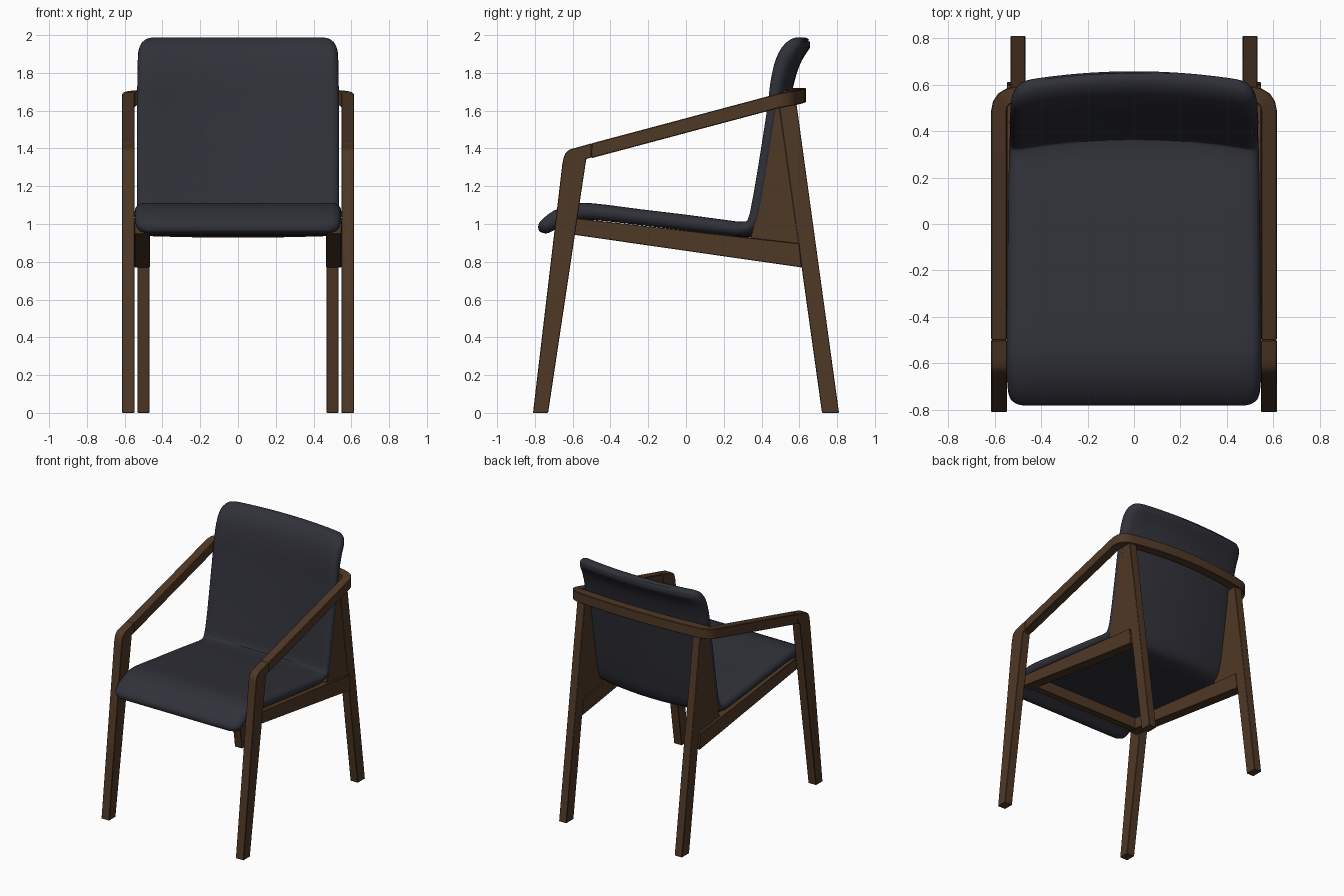
import bpy, bmesh, math
from mathutils import Vector

if "Cube" in bpy.data.objects:
    bpy.data.objects.remove(bpy.data.objects["Cube"])


def material(name, rgb):
    m = bpy.data.materials.new(name)
    m.diffuse_color = (*rgb, 1)
    m.use_nodes = True
    m.node_tree.nodes["Principled BSDF"].inputs["Base Color"].default_value = m.diffuse_color
    return m


wood = material("dark walnut", (0.078, 0.040, 0.019))
fabric = material("charcoal fabric", (0.030, 0.031, 0.041))


def make(name, rings, mat, bevel=0.0, mirror=False):
    """Skin a list of equal closed rings and cap both ends."""
    bm = bmesh.new()
    vs = [[bm.verts.new(p) for p in r] for r in rings]
    n = len(rings[0])
    for a, b in zip(vs, vs[1:]):
        for i in range(n):
            j = (i + 1) % n
            bm.faces.new((a[i], a[j], b[j], b[i]))
    bm.faces.new(vs[0][::-1])
    bm.faces.new(vs[-1])
    bmesh.ops.recalc_face_normals(bm, faces=bm.faces)
    me = bpy.data.meshes.new(name)
    bm.to_mesh(me)
    bm.free()
    me.materials.append(mat)
    ob = bpy.data.objects.new(name, me)
    bpy.context.collection.objects.link(ob)
    if mirror:
        ob.modifiers.new("mirror", 'MIRROR')
    if bevel:
        bv = ob.modifiers.new("bevel", 'BEVEL')
        bv.width, bv.segments, bv.limit_method = bevel, 1, 'ANGLE'
        bv.angle_limit = math.radians(50)
    bpy.ops.object.select_all(action='DESELECT')
    ob.select_set(True)
    bpy.context.view_layer.objects.active = ob
    bpy.ops.object.shade_smooth_by_angle(angle=math.radians(35))
    return ob


def plate(name, x0, x1, yz, mirror=True):
    """Side profile extruded along x."""
    return make(name, [[(x, y, z) for y, z in yz] for x in (x0, x1)], wood, 0.003, mirror)


# Frame pieces drawn as side profiles
plate("front_leg", 0.547, 0.615,
      [(-0.81, 0), (-0.73, 0), (-0.528, 1.345), (-0.50, 1.352), (-0.50, 1.427), (-0.585, 1.403),
       (-0.615, 1.395), (-0.638, 1.376), (-0.648, 1.35), (-0.655, 1.315)])
plate("back_leg", 0.468, 0.532, [(0.72, 0), (0.81, 0), (0.583, 1.65), (0.492, 1.63)])
plate("side_rail", 0.465, 0.547, [(-0.62, 0.947), (0.612, 0.77), (0.60, 0.897), (-0.62, 1.035)])
plate("back_side_panel", 0.472, 0.53,
      [(0.492, 1.63), (0.60, 0.89), (0.34, 0.925), (0.355, 0.98), (0.38, 1.1), (0.46, 1.6)])
plate("front_cross_bar", -0.47, 0.47, [(-0.60, 0.945), (-0.54, 0.937), (-0.54, 1.03), (-0.60, 1.03)], False)

# Armrests and rear rail: one bar swept around the back
half = [(0.581, -0.50), (0.581, 0.2), (0.581, 0.49), (0.576, 0.515), (0.561, 0.538), (0.537, 0.552)]
half += [(x, 0.60 - 0.04 * (x / 0.5) ** 2) for x in (0.5, 0.4, 0.3, 0.2, 0.1)]
path = half + [(0, 0.60)] + [(-x, y) for x, y in reversed(half)]
rings = []
for i, p in enumerate(path):
    a, b = path[max(i - 1, 0)], path[min(i + 1, len(path) - 1)]
    t = (Vector(b) - Vector(a)).normalized()
    n = Vector((t.y, -t.x)) * 0.034
    top = 1.40 + 0.267 * (p[1] + 0.6)
    rings.append([(p[0] + s * n.x, p[1] + s * n.y, top - d)
                  for s, d in ((1, 0), (-1, 0), (-1, 0.078), (1, 0.078))])
make("arm_and_back_rail", rings, wood, 0.004)

# Upholstered seat and back: (y, z, half thickness, half width) from nose to top
stations = [
    (-0.775, 0.962, 0.006, 0.480), (-0.764, 0.972, 0.028, 0.515), (-0.740, 0.990, 0.040, 0.538),
    (-0.680, 1.030, 0.045, 0.546), (-0.600, 1.060, 0.045, 0.547), (-0.500, 1.066, 0.044, 0.547),
    (-0.250, 1.037, 0.042, 0.545), (0.000, 1.007, 0.042, 0.543), (0.200, 0.983, 0.040, 0.540),
    (0.280, 0.977, 0.038, 0.538), (0.332, 0.990, 0.036, 0.537), (0.356, 1.030, 0.036, 0.536),
    (0.373, 1.100, 0.037, 0.535), (0.400, 1.250, 0.037, 0.535), (0.455, 1.600, 0.037, 0.535),
    (0.478, 1.750, 0.042, 0.533), (0.508, 1.860, 0.046, 0.531), (0.545, 1.925, 0.045, 0.525),
    (0.583, 1.960, 0.034, 0.500), (0.602, 1.972, 0.008, 0.455)]
pts = [Vector(s) for s in stations]
line = []
for i in range(len(pts) - 1):
    p0, p1, p2, p3 = (pts[min(max(k, 0), len(pts) - 1)] for k in range(i - 1, i + 3))
    for k in range(3):
        t = k / 3
        line.append(0.5 * (2 * p1 + (p2 - p0) * t + (2 * p0 - 5 * p1 + 4 * p2 - p3) * t * t
                           + (3 * p1 - p0 - 3 * p2 + p3) * t ** 3))
line.append(pts[-1])

R, STEPS, ARC = 0.05, 14, 8
rings = []
for i, p in enumerate(line):
    a, b = line[max(i - 1, 0)], line[min(i + 1, len(line) - 1)]
    ty, tz = b[0] - a[0], b[1] - a[1]
    l = math.hypot(ty, tz)
    ny, nz = -tz / l, ty / l
    y, z, h, w = p
    blend = min(max((y - 0.0) / 0.33, 0), 1) ** 2
    sag = 0.016 * blend if z < 1.1 else 0
    # stadium section: flat top and bottom, rounded side edges
    flat = w - R
    sec = [(flat * (1 - 2 * k / STEPS), h) for k in range(STEPS)]
    sec += [(-flat - R * math.sin(math.pi * k / ARC), h * math.cos(math.pi * k / ARC)) for k in range(ARC)]
    sec += [(-flat * (1 - 2 * k / STEPS), -h) for k in range(STEPS)]
    sec += [(flat + R * math.sin(math.pi * k / ARC), -h * math.cos(math.pi * k / ARC)) for k in range(ARC)]
    ring = []
    for x, o in sec:
        c = 1 - (x / 0.547) ** 2
        ring.append((x, y + o * ny + 0.052 * blend * c, z + o * nz - sag * c))
    rings.append(ring)
cushion = make("seat_and_backrest", rings, fabric)
for f in cushion.data.polygons:
    f.use_smooth = True
